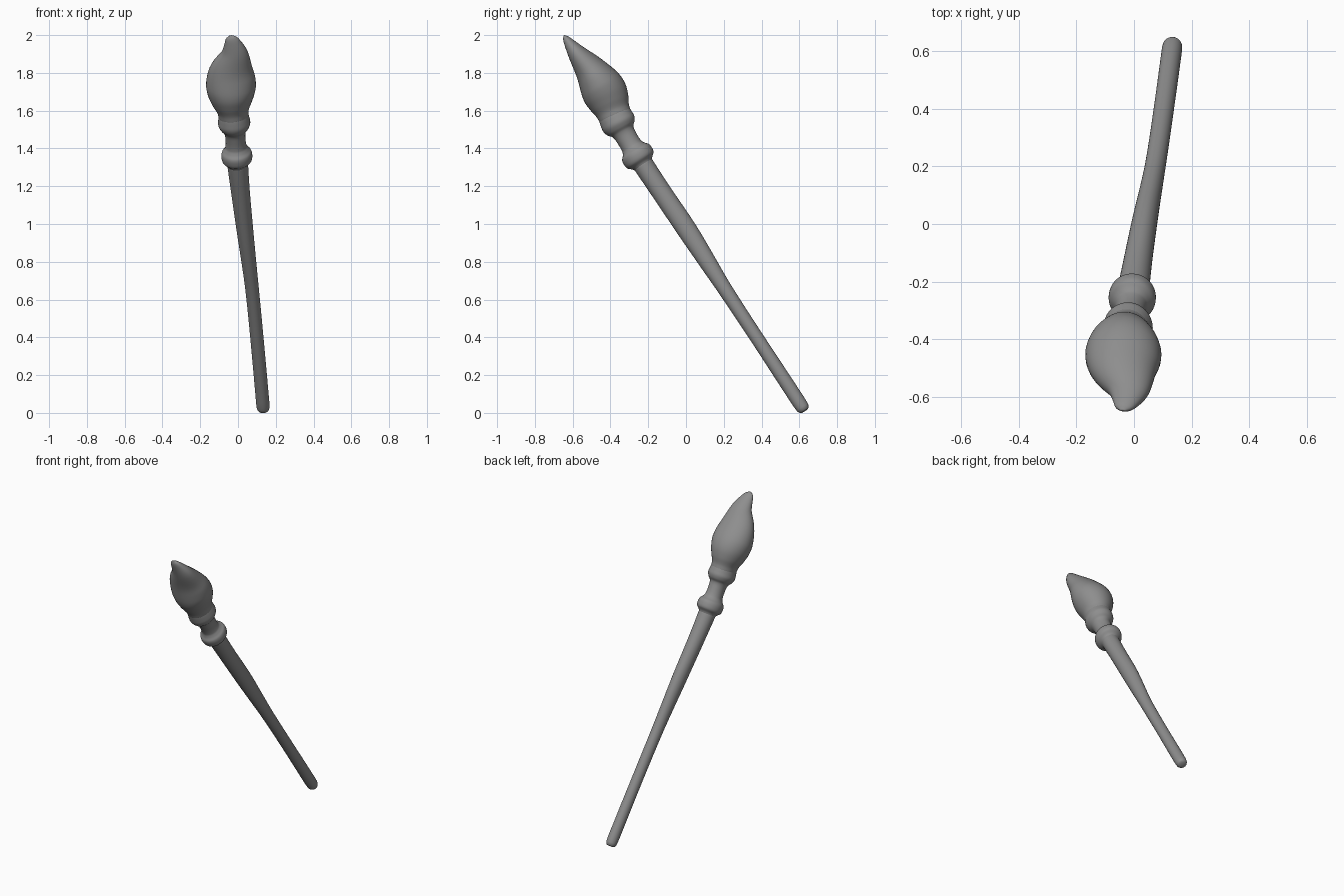
import bpy, bmesh, math
from mathutils import Vector

if "Cube" in bpy.data.objects:
    bpy.data.objects.remove(bpy.data.objects["Cube"])

# Leaning centre line, as (z, x, y)
SPINE = [(0.008, 0.135, 0.630), (0.355, 0.104, 0.403), (0.66, 0.074, 0.203),
         (0.965, 0.037, 0.008), (1.18, 0.012, -0.137), (1.36, -0.006, -0.255),
         (1.533, -0.02, -0.357), (1.70, -0.036, -0.432), (1.81, -0.034, -0.502),
         (1.90, -0.018, -0.575), (1.96, -0.029, -0.62), (2.0, -0.042, -0.648)]

GREY = bpy.data.materials.new("dark_grey")
GREY.diffuse_color = (0.27, 0.27, 0.27, 1)
GREY.use_nodes = True
GREY.node_tree.nodes["Principled BSDF"].inputs["Base Color"].default_value = GREY.diffuse_color


def sample(table, z):
    """Smooth (Hermite) interpolation of a table keyed by its first column."""
    n = len(table)

    def slope(k, c):
        a, b = table[max(k - 1, 0)], table[min(k + 1, n - 1)]
        return (b[c] - a[c]) / (b[0] - a[0])

    i = 0
    while i < n - 2 and z > table[i + 1][0]:
        i += 1
    p, q = table[i], table[i + 1]
    h = q[0] - p[0]
    t = (z - p[0]) / h
    return [(2*t**3 - 3*t**2 + 1) * p[c] + (t**3 - 2*t**2 + t) * h * slope(i, c)
            + (3*t**2 - 2*t**3) * q[c] + (t**3 - t**2) * h * slope(i + 1, c)
            for c in range(1, len(p))]


def centre(z):
    x, y = sample(SPINE, z)
    return Vector((x, y, z))


def loft(name, profile, steps=5, sides=40):
    """Skin rings along the spine; profile rows are (z, side radius, front radius)."""
    heights = [a[0] + (b[0] - a[0]) * k / steps
               for a, b in zip(profile, profile[1:]) for k in range(steps)]
    heights.append(profile[-1][0])
    bm = bmesh.new()
    rings = []
    for z in heights:
        axis = (centre(min(z + 0.03, 1.99)) - centre(max(z - 0.03, 0.008))).normalized()
        across = (Vector((1, 0, 0)) - axis * axis.x).normalized()
        side = axis.cross(across)
        rs, rf = [max(r, 0.002) for r in sample(profile, z)]
        rings.append([bm.verts.new(centre(z) + across * rf * math.cos(a) + side * rs * math.sin(a))
                      for a in (2 * math.pi * k / sides for k in range(sides))])
    for lo, hi in zip(rings, rings[1:]):
        for k in range(sides):
            j = (k + 1) % sides
            bm.faces.new((lo[k], lo[j], hi[j], hi[k]))
    bm.faces.new(rings[0][::-1])
    bm.faces.new(rings[-1])
    for f in bm.faces:
        f.smooth = True
    mesh = bpy.data.meshes.new(name)
    bm.to_mesh(mesh)
    bm.free()
    mesh.materials.append(GREY)
    obj = bpy.data.objects.new(name, mesh)
    bpy.context.collection.objects.link(obj)
    return obj


# Tapered handle with a rounded end
loft("handle", [(0.01, 0.018, 0.018), (0.014, 0.027, 0.027), (0.03, 0.035, 0.034),
                (0.1, 0.037, 0.035), (0.4, 0.036, 0.035), (0.66, 0.039, 0.036),
                (0.8, 0.046, 0.039), (0.965, 0.053, 0.044), (1.18, 0.053, 0.05),
                (1.34, 0.055, 0.056)])

# Neck with its two raised collars
loft("ferrule", [(1.31, 0.053, 0.053), (1.322, 0.062, 0.06), (1.338, 0.082, 0.077),
                 (1.36, 0.087, 0.082), (1.38, 0.083, 0.078), (1.395, 0.068, 0.066),
                 (1.412, 0.058, 0.056), (1.46, 0.057, 0.053), (1.49, 0.063, 0.059),
                 (1.508, 0.082, 0.074), (1.53, 0.092, 0.085), (1.555, 0.091, 0.083),
                 (1.585, 0.087, 0.077)])

# Flame-shaped bristle head
loft("bristles", [(1.57, 0.088, 0.079), (1.60, 0.092, 0.084), (1.64, 0.107, 0.104),
                  (1.69, 0.118, 0.124), (1.74, 0.113, 0.132), (1.81, 0.087, 0.119),
                  (1.90, 0.051, 0.074), (1.96, 0.027, 0.044), (1.985, 0.015, 0.028),
                  (1.997, 0.003, 0.008)])
